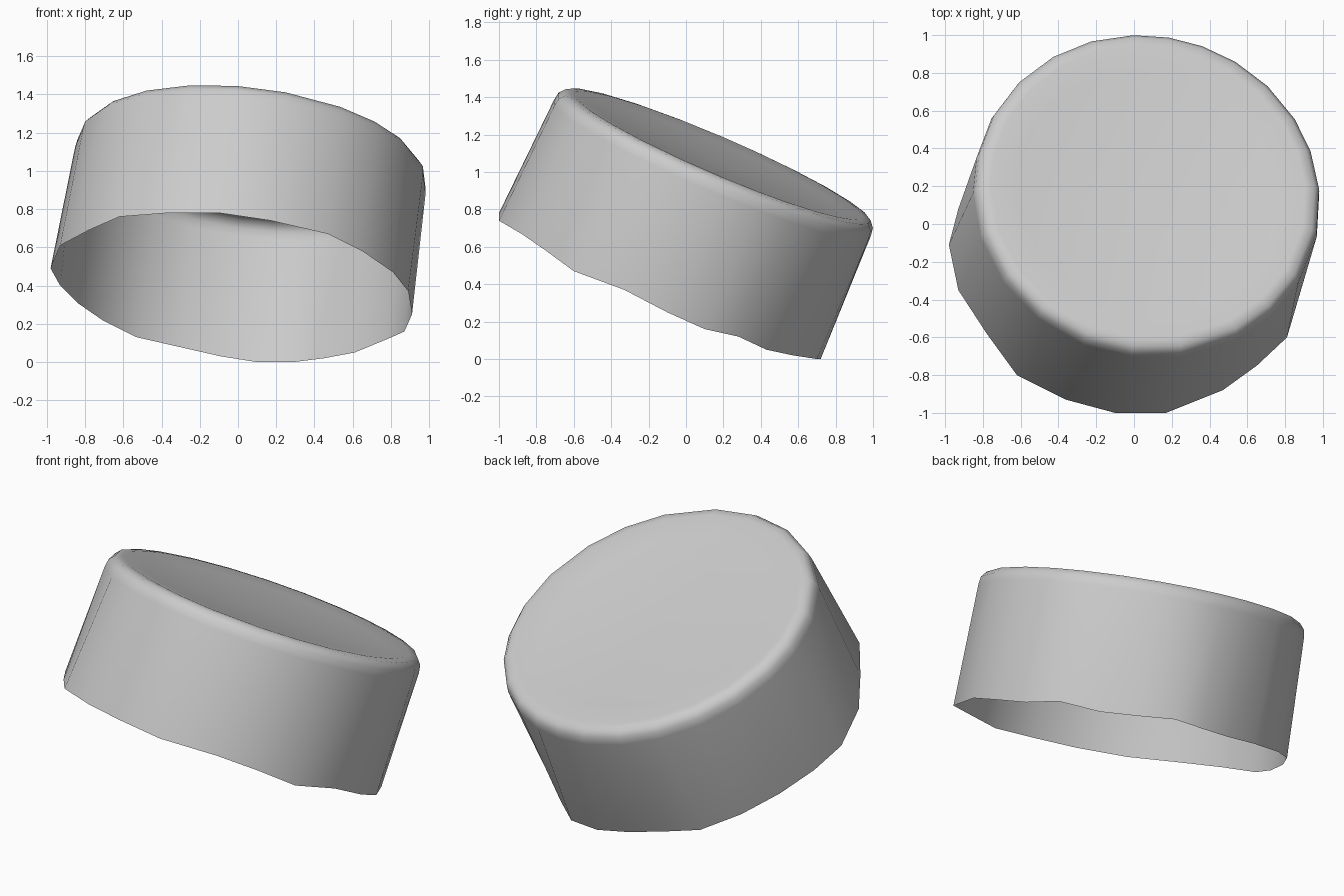
import bpy
import bmesh
import math
from mathutils import Vector

cube = bpy.data.objects.get("Cube")
if cube:
    bpy.data.objects.remove(cube, do_unlink=True)

# Plain grey material
grey = bpy.data.materials.new("light_grey")
grey.use_nodes = True
colour = (0.6, 0.6, 0.6, 1)
grey.diffuse_color = colour
grey.node_tree.nodes["Principled BSDF"].inputs["Base Color"].default_value = colour

# Tilted frame of the cap: base point and axis towards the closed end
base = Vector((-0.017, -0.137, 0.375))
axis = Vector((0.13, 0.43, 1)).normalized()
tilt = Vector((0, 0, 1)).rotation_difference(axis)

# Slightly uneven open rim, counterclockwise from the model's right
rim_outline = [
    (-.98, -.11, .49), (-.93, -.35, .61), (-.78, -.58, .69), (-.62, -.8, .76),
    (-.36, -.93, .78), (-.1, -1, .78), (.17, -1, .74), (.47, -.88, .67),
    (.65, -.75, .58), (.81, -.6, .47), (.89, -.33, .37), (.91, -.1, .25),
    (.87, .1, .16), (.78, .28, .12), (.61, .43, .05), (.45, .57, .02),
    (.29, .7, 0), (.1, .72, 0), (-.09, .7, .03), (-.31, .67, .08),
    (-.53, .62, .13), (-.71, .48, .22), (-.84, .29, .31), (-.93, .08, .4),
]

# Radius and height of the rings above the rim: wall top, rounded edge, lid
upper_profile = [(.925, .7), (.918, .745), (.89, .778), (.84, .784), (.7, .768)]
lid_centre_height = 0.746


def cap_point(radius, angle, height):
    """Convert cylindrical coordinates of the cap to model space."""
    local = Vector((radius * math.cos(angle), radius * math.sin(angle), height))
    return base + tilt @ local


def build_cap():
    bm = bmesh.new()
    rim = [Vector(point) for point in rim_outline]
    angles = []
    for point in rim:
        local = tilt.inverted() @ (point - base)
        angles.append(math.atan2(local.y, local.x))

    rings = [[bm.verts.new(p) for p in rim]]
    for radius, height in upper_profile:
        rings.append([bm.verts.new(cap_point(radius, a, height)) for a in angles])

    # Wall and rounded edge
    count = len(rim)
    for lower, upper in zip(rings, rings[1:]):
        for i in range(count):
            j = (i + 1) % count
            bm.faces.new((lower[i], lower[j], upper[j], upper[i]))

    # Slightly dished lid
    middle = bm.verts.new(cap_point(0, 0, lid_centre_height))
    for i in range(count):
        bm.faces.new((rings[-1][i], rings[-1][(i + 1) % count], middle))

    mesh = bpy.data.meshes.new("tilted_cap")
    bm.to_mesh(mesh)
    bm.free()
    mesh.materials.append(grey)
    obj = bpy.data.objects.new("tilted_cap", mesh)
    bpy.context.collection.objects.link(obj)
    return obj


cap = build_cap()
bpy.ops.object.select_all(action="DESELECT")
cap.select_set(True)
bpy.context.view_layer.objects.active = cap
bpy.ops.object.shade_smooth_by_angle(angle=math.radians(60))
